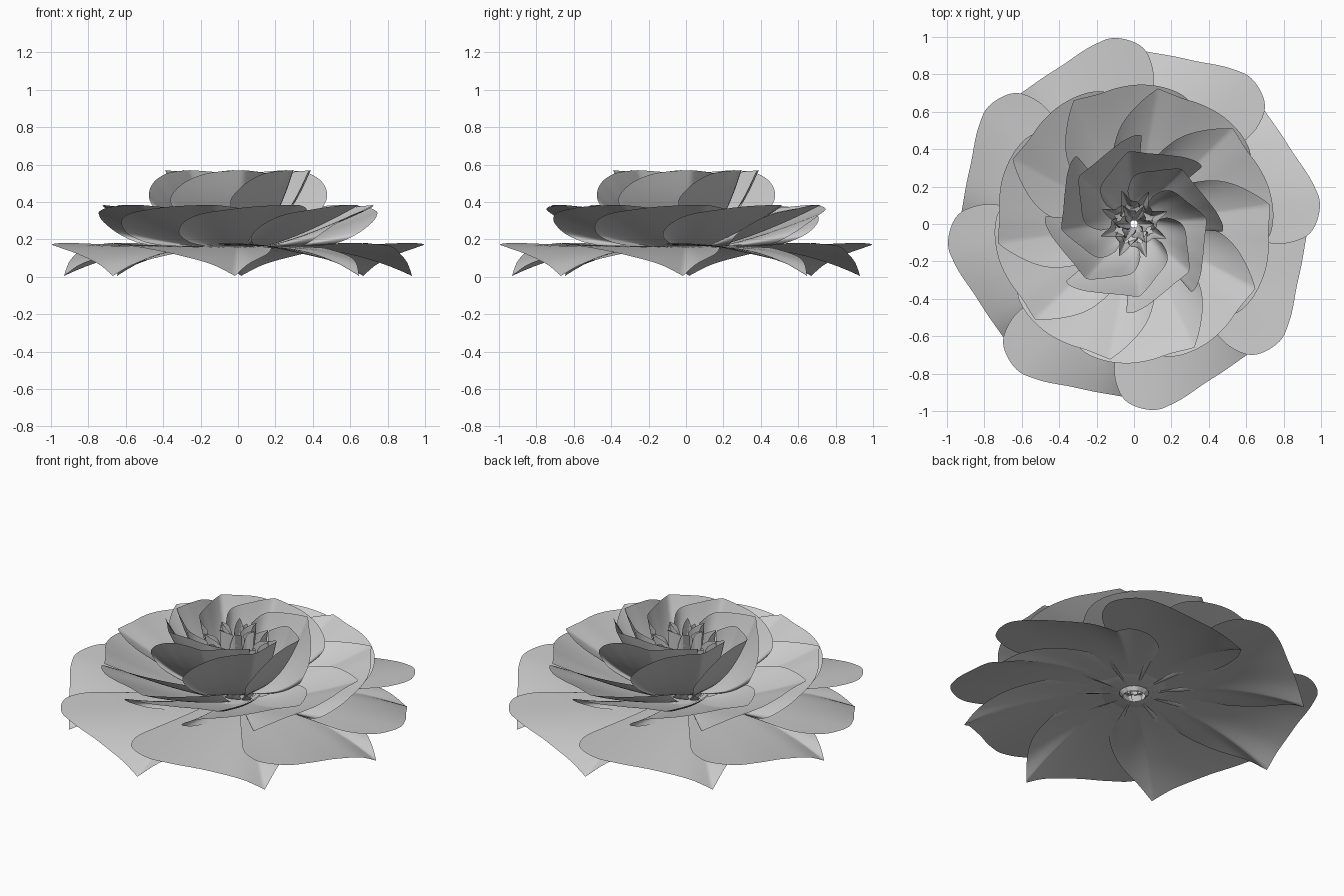
import bpy, bmesh, math

if "Cube" in bpy.data.objects:
    bpy.data.objects.remove(bpy.data.objects["Cube"])

def spline(pts, n=5):
    """Catmull-Rom through (angle, radius, height) points."""
    out = []
    for i in range(len(pts) - 1):
        a, b, c, d = pts[max(i-1, 0)], pts[i], pts[i+1], pts[min(i+2, len(pts)-1)]
        for k in range(n):
            t = k / n
            out.append([0.5*(2*q + (r-p)*t + (2*p-5*q+4*r-s)*t*t + (3*q-p-3*r+s)*t**3)
                        for p, q, r, s in zip(a, b, c, d)])
    return out + [list(pts[-1])]

def petal_ring(name, count, start, inner_edge, rim, base, power, bulge=0.0, rows=14):
    """Ring of petals fanned from a base out to an outline with one sharp corner.
    Outline is relative to the corner; inner_edge ends and rim begins there."""
    outline = spline(inner_edge)[:-1] + spline(rim)
    r0, z0 = base
    bm = bmesh.new()
    for k in range(count):
        turn = start + 360 * k / count
        grid = []
        for j in range(rows + 1):
            s = j / rows
            row = []
            for a, r, z in outline:
                ang = math.radians(turn + a)
                rad = r0 + (r - r0)*s + bulge*math.sin(math.pi*s)
                row.append(bm.verts.new((rad*math.cos(ang), rad*math.sin(ang),
                                         z0 + (z - z0)*s**power)))
            grid.append(row)
        for lo, hi in zip(grid, grid[1:]):
            for i in range(len(lo) - 1):
                bm.faces.new((lo[i], lo[i+1], hi[i+1], hi[i]))
    me = bpy.data.meshes.new(name)
    bm.to_mesh(me)
    bm.free()
    me.shade_smooth()
    ob = bpy.data.objects.new(name, me)
    bpy.context.collection.objects.link(ob)
    return ob

# Outer, nearly flat petals with drooping corners
petal_ring("outer_petals", 8, -1,
           [(22, .50, .155), (13, .70, .115), (5, .84, .07), (0, .93, .005)],
           [(0, .93, .005), (-8, .92, .068), (-20, .932, .12), (-31, .98, .157),
            (-38, 1.0, .172), (-46, .955, .18), (-50, .87, .18), (-52, .75, .175), (-52, .5, .165)],
           (.10, .165), 2.5)

# Middle petals, sloping down from the corner to the rounded lobe
petal_ring("middle_petals", 10, 8,
           [(30, .34, .30), (19, .51, .35), (8, .64, .372), (0, .735, .385)],
           [(0, .735, .385), (-10, .72, .382), (-20, .735, .375), (-30, .747, .36),
            (-42, .745, .335), (-50, .72, .29), (-55, .65, .23), (-54, .55, .185), (-50, .45, .165)],
           (.08, .15), 1.4)

# Inner cup, lobes leaning inward
petal_ring("inner_petals", 8, 4,
           [(52, .18, .50), (40, .26, .54), (18, .31, .56), (0, .39, .57)],
           [(0, .39, .57), (-15, .385, .565), (-30, .41, .55), (-42, .45, .51),
            (-50, .475, .455), (-54, .47, .40), (-52, .42, .33), (-45, .32, .27)],
           (.06, .18), 1.5, .025)

# Small pointed heart petals
petal_ring("heart_outer_petals", 8, 20,
           [(40, .07, .40), (18, .11, .46), (0, .19, .49)],
           [(0, .19, .49), (-12, .13, .46), (-30, .12, .38), (-40, .09, .28)],
           (.06, .13), 1.3, .02, 8)
petal_ring("heart_inner_petals", 6, 0,
           [(45, .03, .50), (20, .06, .53), (0, .11, .555)],
           [(0, .11, .555), (-15, .075, .53), (-35, .07, .45), (-45, .05, .35)],
           (.02, .15), 1.3, .02, 8)
